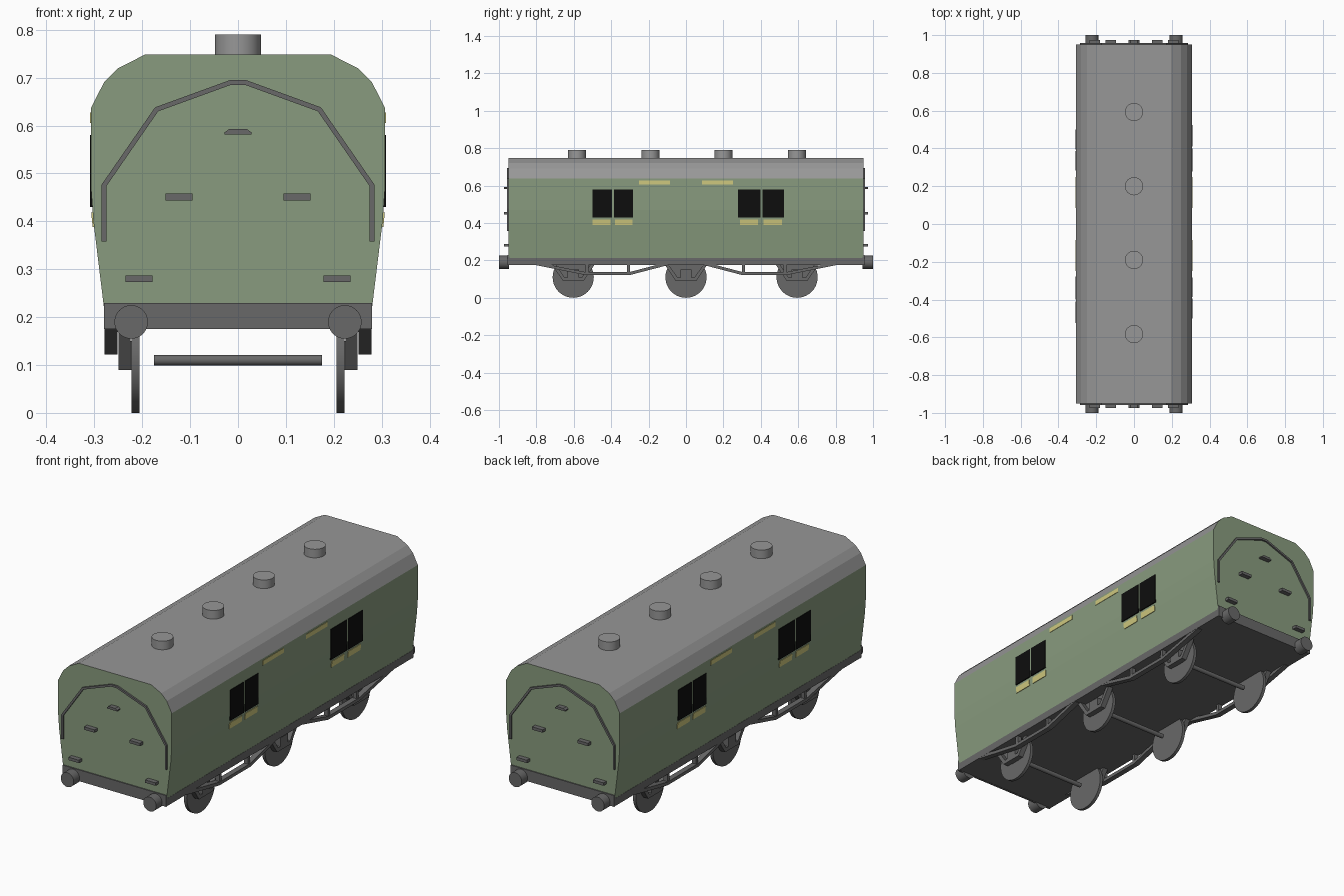
import bpy, bmesh, math
from mathutils import Vector, Matrix

if "Cube" in bpy.data.objects:
    bpy.data.objects.remove(bpy.data.objects["Cube"])


def material(name, r, g, b):
    m = bpy.data.materials.new(name)
    m.diffuse_color = (r, g, b, 1)
    m.use_nodes = True
    m.node_tree.nodes["Principled BSDF"].inputs["Base Color"].default_value = m.diffuse_color
    return m


GREEN = material("green_paint", 0.25, 0.33, 0.21)
ROOF = material("roof_grey", 0.31, 0.31, 0.31)
DARK = material("dark_grey", 0.14, 0.14, 0.14)
BLACK = material("window_black", 0.004, 0.004, 0.004)
YELLOW = material("pale_yellow", 0.62, 0.58, 0.21)


def finish(bm, name, *mats):
    bmesh.ops.recalc_face_normals(bm, faces=bm.faces[:])
    me = bpy.data.meshes.new(name)
    bm.to_mesh(me)
    bm.free()
    for m in mats:
        me.materials.append(m)
    ob = bpy.data.objects.new(name, me)
    bpy.context.collection.objects.link(ob)
    return ob


def prism(name, pts, axis, a, b, *mats):
    """Extrude a 2D outline along x (points are y,z) or y (points are x,z)."""
    bm = bmesh.new()
    place = (lambda p, d: (d, p[0], p[1])) if axis == 'x' else (lambda p, d: (p[0], d, p[1]))
    r0 = [bm.verts.new(place(p, a)) for p in pts]
    r1 = [bm.verts.new(place(p, b)) for p in pts]
    bm.faces.new(r0)
    bm.faces.new(r1)
    n = len(pts)
    for i in range(n):
        j = (i + 1) % n
        bm.faces.new((r0[i], r0[j], r1[j], r1[i]))
    return finish(bm, name, *mats)


def box(name, x0, x1, y0, y1, z0, z1, mat):
    return prism(name, [(y0, z0), (y1, z0), (y1, z1), (y0, z1)], 'x', x0, x1, mat)


def strip(name, path, w, axis, a, b, mat):
    """Bar of width w along an open path, with mitred corners."""
    p = [Vector(q) for q in path]
    left, right = [], []
    for i, q in enumerate(p):
        d0 = (q - p[max(i - 1, 0)]).normalized() if i else (p[1] - q).normalized()
        d1 = (p[i + 1] - q).normalized() if i < len(p) - 1 else d0
        t = (d0 + d1).normalized()
        off = Vector((-t.y, t.x)) * (w / 2 / t.dot(d0))
        left.append(q + off)
        right.append(q - off)
    return prism(name, left + right[::-1], axis, a, b, mat)


def cylinder(name, r, length, loc, axis, mat, sides=32):
    bm = bmesh.new()
    bmesh.ops.create_cone(bm, cap_ends=True, segments=sides, radius1=r, radius2=r, depth=length)
    rot = {'x': Matrix.Rotation(math.pi / 2, 4, 'Y'),
           'y': Matrix.Rotation(math.pi / 2, 4, 'X'), 'z': Matrix()}[axis]
    bm.transform(Matrix.Translation(loc) @ rot)
    ob = finish(bm, name, mat)
    bpy.ops.object.select_all(action='DESELECT')
    ob.select_set(True)
    bpy.context.view_layer.objects.active = ob
    bpy.ops.object.shade_smooth_by_angle(angle=math.radians(40))
    return ob


# Body shell: green sides and ends, grey roof above the cornice
half = [(0.279, 0.212), (0.302, 0.40), (0.307, 0.47), (0.307, 0.637),
        (0.28, 0.69), (0.25, 0.72), (0.195, 0.748)]
body = prism("carriage_body", half + [(-x, z) for x, z in reversed(half)],
             'y', -0.95, 0.95, GREEN, ROOF)
for f in body.data.polygons:
    if f.center.z > 0.637 and abs(f.normal.y) < 0.5:
        f.material_index = 1

# Roof vents
for y in (-0.583, -0.19, 0.2, 0.593):
    cylinder("roof_vent", 0.048, 0.05, (0, y, 0.765), 'z', ROOF)

# Underframe
box("underframe", -0.28, 0.28, -0.95, 0.95, 0.176, 0.213, DARK)

# Both ends: buffer beam, buffers, arch rail, lamp bracket and steps
for s in (-1, 1):
    y0, y1 = s * 0.945, s * 0.955
    box("buffer_beam", -0.28, 0.28, y0, y1, 0.175, 0.23, DARK)
    arch = [(-0.28, 0.358), (-0.28, 0.475), (-0.17, 0.634), (-0.016, 0.69)]
    strip("arch_rail", arch + [(-x, z) for x, z in reversed(arch)], 0.01,
          'y', y0, s * 0.958, DARK)
    prism("lamp_bracket", [(-0.028, 0.581), (0.028, 0.581), (0.028, 0.586), (0.018, 0.593),
                           (-0.018, 0.593), (-0.028, 0.586)], 'y', y0, s * 0.973, DARK)
    for m in (-1, 1):
        cylinder("buffer", 0.035, 0.055, (m * 0.223, s * 0.9725, 0.19), 'y', DARK)
        for x, z in ((0.123, 0.451), (0.207, 0.28)):
            box("end_step", m * x - 0.028, m * x + 0.028, y0, s * 0.973,
                z - 0.007, z + 0.007, DARK)

# Running gear
for y in (-0.603, 0, 0.594):
    cylinder("axle", 0.011, 0.35, (0, y, 0.11), 'x', DARK, 16)
    for m in (-1, 1):
        cylinder("wheel", 0.11, 0.016, (m * 0.214, y, 0.11), 'x', DARK, 40)
        # Tapered hanger frame holding the axle box
        strip("wheel_hanger", [(y - 0.105, 0.18), (y - 0.05, 0.099),
                               (y + 0.05, 0.099), (y + 0.105, 0.18)],
              0.018, 'x', m * 0.224, m * 0.25, DARK)
        box("axle_box", m * 0.222, m * 0.25, y - 0.03, y + 0.03, 0.09, 0.15, DARK)

# Truss bars with uprights, two on each side
for m in (-1, 1):
    for s in (-1, 1):
        strip("truss_bar", [(s * 0.10, 0.182), (s * 0.30, 0.130), (s * 0.54, 0.130),
                            (s * 0.80, 0.182)], 0.016, 'x', m * 0.252, m * 0.279, DARK)
        for y in (0.308, 0.53):
            box("truss_upright", m * 0.255, m * 0.276, s * y - 0.008, s * y + 0.008,
                0.13, 0.18, DARK)

# Side windows and yellow panels; the far side is the near side turned half round
for m in (-1, 1):
    for a, b in ((-0.5, -0.395), (-0.386, -0.284), (0.277, 0.399), (0.409, 0.523)):
        box("side_window", m * 0.301, m * 0.3095, m * a, m * b, 0.43, 0.58, BLACK)
    for a, b in ((-0.5, -0.405), (-0.38, -0.285), (0.288, 0.384), (0.415, 0.513)):
        prism("lower_panel", [(m * 0.297, 0.388), (m * 0.3035, 0.388), (m * 0.3065, 0.418),
                              (m * 0.300, 0.418)], 'y', m * a, m * b, YELLOW)
    for a, b in ((-0.25, -0.085), (0.085, 0.25)):
        box("upper_panel", m * 0.301, m * 0.309, m * a, m * b, 0.605, 0.627, YELLOW)
